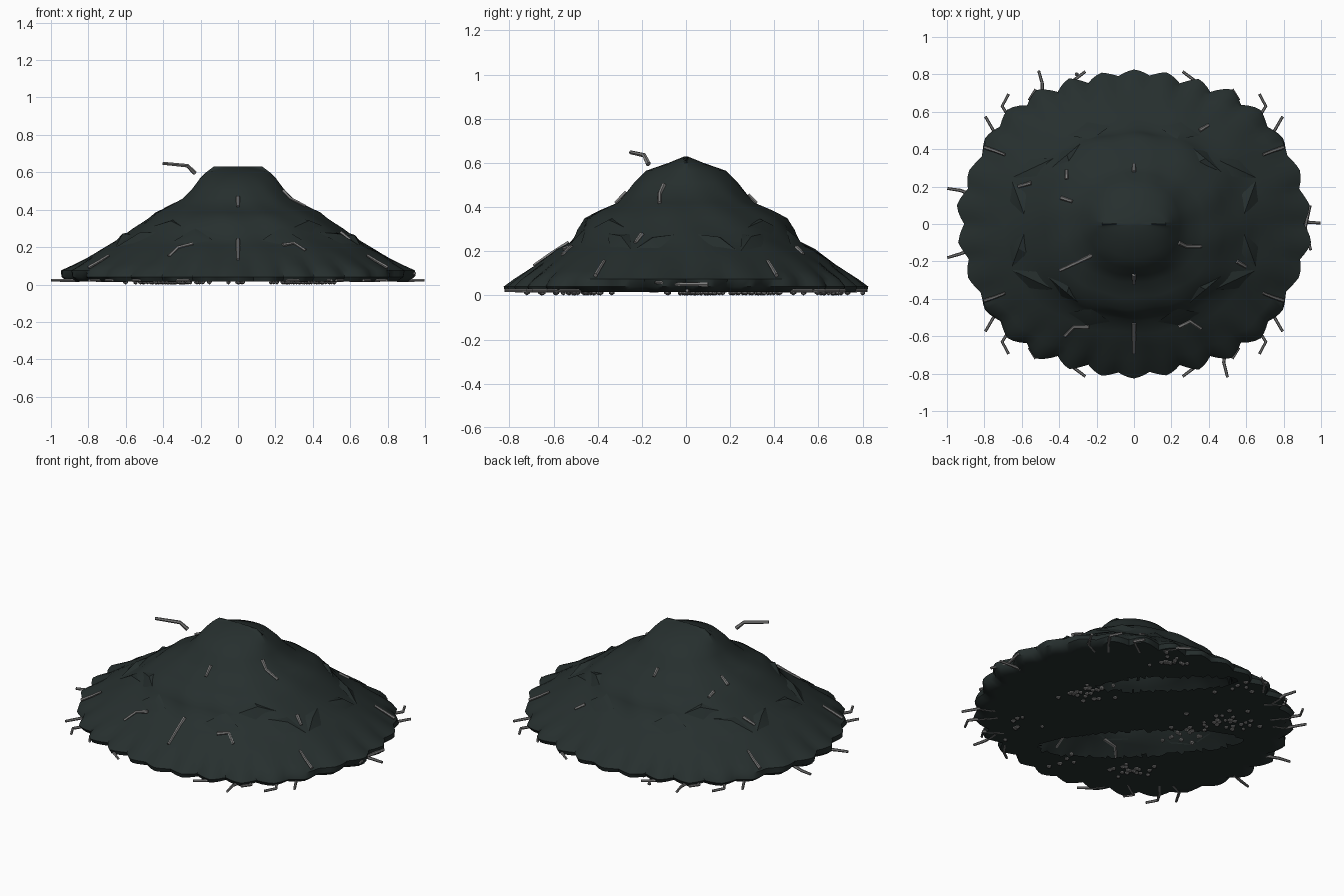
import bpy, bmesh, math, random
from mathutils import Vector

if "Cube" in bpy.data.objects:
    bpy.data.objects.remove(bpy.data.objects["Cube"])
random.seed(4)


def material(name, rgb):
    m = bpy.data.materials.new(name)
    m.diffuse_color = (*rgb, 1)
    m.use_nodes = True
    m.node_tree.nodes["Principled BSDF"].inputs["Base Color"].default_value = m.diffuse_color
    return m


SOIL = material("dark soil", (0.0195, 0.0285, 0.0275))
TWIG = material("grey twig", (0.20, 0.20, 0.198))
STONE = material("stone grey", (0.20, 0.20, 0.198))

# mound rings: z, half width in x, half depth in y
RINGS = [(0.015, 0.875, 0.795), (0.04, 0.915, 0.805), (0.075, 0.925, 0.765), (0.11, 0.86, 0.72),
         (0.16, 0.78, 0.65), (0.21, 0.69, 0.58), (0.245, 0.63, 0.51), (0.30, 0.555, 0.485),
         (0.35, 0.48, 0.455), (0.385, 0.44, 0.39), (0.42, 0.37, 0.31), (0.46, 0.295, 0.275),
         (0.51, 0.245, 0.235), (0.565, 0.205, 0.18), (0.60, 0.17, 0.08), (0.63, 0.13, 0.006)]
SEG = 180


def ring_radius(i, a):
    """Radius of ring i at angle a, with scallops that fade upwards."""
    z, rx, ry = RINGS[i]
    c, s = abs(math.cos(a)), abs(math.sin(a))
    p = 2.2 if z < 0.56 else 2
    r = ((c / rx) ** p + (s / ry) ** p) ** (-1 / p)
    fade = max(0, 1 - z / 0.16)
    t = (30 * (a - math.pi / 2) / (2 * math.pi)) % 1
    tip = 0.5 * abs(2 * t - 1) + 0.5 * abs(math.cos(math.pi * t))
    size = 0.065 + 0.02 * math.cos(6 * a)
    r *= 1 + fade * (size * (tip - 0.55) + 0.012 * math.cos(8 * a))
    mid = math.sin(math.pi * min(1, z / 0.56))
    return r * (1 + 0.012 * mid * math.cos(12 * a + z * 22))


def height(x, y):
    """Height of the mound surface above a plan position."""
    a, d = math.atan2(y, x), math.hypot(x, y)
    for i in range(len(RINGS) - 1, 2, -1):
        hi, lo = ring_radius(i, a), ring_radius(i - 1, a)
        if d <= hi:
            return RINGS[i][0]
        if d <= lo:
            t = (d - hi) / max(lo - hi, 1e-6)
            return RINGS[i][0] * (1 - t) + RINGS[i - 1][0] * t
    return 0.03


def finish(bm, name, mat, angle=40, recalc=True):
    if recalc:
        bmesh.ops.recalc_face_normals(bm, faces=bm.faces)
    me = bpy.data.meshes.new(name)
    bm.to_mesh(me)
    bm.free()
    me.materials.append(mat)
    ob = bpy.data.objects.new(name, me)
    bpy.context.collection.objects.link(ob)
    bpy.ops.object.select_all(action='DESELECT')
    ob.select_set(True)
    bpy.context.view_layer.objects.active = ob
    bpy.ops.object.shade_smooth_by_angle(angle=math.radians(angle))
    return ob


# mound shell with a ridge on top
bm = bmesh.new()
loops = []
for i, (z, _, _) in enumerate(RINGS):
    loop = []
    for k in range(SEG):
        a = 2 * math.pi * k / SEG
        r = ring_radius(i, a)
        loop.append(bm.verts.new((r * math.cos(a), r * math.sin(a), z)))
    loops.append(loop)
for lo, hi in zip(loops, loops[1:]):
    for k in range(SEG):
        n = (k + 1) % SEG
        bm.faces.new((lo[k], lo[n], hi[n], hi[k]))
bm.faces.new(loops[-1])
# flat underside with two long openings into the hollow mound
inner = loops[0]
for j in range(1, 20):
    f = 1 - j / 20
    loop = [bm.verts.new((v.co.x * f, v.co.y * f, 0.015)) for v in loops[0]]
    for k in range(SEG):
        n = (k + 1) % SEG
        quad = (inner[n], inner[k], loop[k], loop[n])
        x, y = sum(v.co.x for v in quad) / 4, sum(v.co.y for v in quad) / 4
        u, w = (y - x) * 0.707, (x + y) * 0.707
        if ((u - 0.22) / 0.4) ** 2 + ((w - 0.38) / 0.075) ** 2 < 1:
            continue
        if (u / 0.58) ** 2 + ((w + 0.28) / 0.14) ** 2 < 1:
            continue
        bm.faces.new(quad)
    inner = loop
bm.faces.new(list(reversed(inner)))
bmesh.ops.delete(bm, geom=[v for v in bm.verts if not v.link_faces], context='VERTS')
finish(bm, "mound", SOIL, 45, recalc=False)

# sharp folds half buried in the slopes: x, y, length, width, turn
bm = bmesh.new()
for x, y, l, w, turn in [(0.37, 0.36, 0.15, 0.035, -40), (0.54, 0.30, 0.13, 0.05, -25),
                         (0.24, 0.50, 0.12, 0.05, -12), (0.62, 0.14, 0.10, 0.05, 70)]:
    for sx in (-1, 1):
        for sy in (-1, 1):
            t = math.radians(turn) * sx * sy
            ring = []
            for p, q, lift in [(-1, 0, 0), (0, -1, 0), (1, 0, 0), (0, 1, 0), (0.1, 0, 1)]:
                p, q = p * l, q * w
                px = x * sx + p * math.cos(t) - q * math.sin(t)
                py = y * sy + p * math.sin(t) + q * math.cos(t)
                ring.append(bm.verts.new((px, py, height(px, py) + 0.03 * lift - 0.002)))
            for k in range(4):
                bm.faces.new((ring[k], ring[(k + 1) % 4], ring[4]))
for f in bm.faces:
    f.normal_update()
    if f.normal.z < 0:
        f.normal_flip()
finish(bm, "slope_folds", SOIL, 30, recalc=False)


def stick(bm, points, r=0.010):
    """Bent six-sided twig along points."""
    pts = [Vector(p) for p in points]
    prev = None
    for i, p in enumerate(pts):
        d = (pts[min(i + 1, len(pts) - 1)] - pts[max(i - 1, 0)]).normalized()
        side = d.cross(Vector((0, 0, 1)) if abs(d.z) < 0.9 else Vector((1, 0, 0))).normalized()
        up = side.cross(d)
        rr = r * (1 - 0.25 * i / (len(pts) - 1))
        loop = [bm.verts.new(p + rr * (side * math.cos(k * math.pi / 3) + up * math.sin(k * math.pi / 3)))
                for k in range(6)]
        if prev:
            for k in range(6):
                bm.faces.new((prev[k], prev[(k + 1) % 6], loop[(k + 1) % 6], loop[k]))
        else:
            bm.faces.new(list(reversed(loop)))
        prev = loop
    bm.faces.new(prev)


# twigs sticking out around the rim
bm = bmesh.new()
for sx in (-1, 1):
    for sy in (-1, 1):
        for path in ([(0.60, 0.49), (0.66, 0.56), (0.705, 0.63), (0.67, 0.695)],
                     [(0.66, 0.44), (0.74, 0.48), (0.795, 0.575)],
                     [(0.46, 0.60), (0.56, 0.67), (0.525, 0.72)],
                     [(0.80, 0.41), (0.74, 0.39), (0.69, 0.37)],
                     [(0.37, 0.70), (0.32, 0.77), (0.26, 0.815)]):
            stick(bm, [(x * sx, y * sy, 0.022 if path[0][0] < 0.79 else height(x, y) + 0.012)
                       for x, y in path])
for path in ([(0.85, 0.01), (0.92, 0.01), (0.998, 0.005)], [(-0.85, 0.15), (-0.93, 0.18), (-0.998, 0.19)],
             [(-0.85, -0.13), (-0.93, -0.16), (-0.998, -0.18)], [(-0.49, 0.64), (-0.49, 0.75), (-0.51, 0.82)],
             [(0.49, -0.64), (0.48, -0.74), (0.50, -0.82)]):
    stick(bm, [(x, y, 0.022) for x, y in path])
stick(bm, [(0.94, 0.10, 0.05), (0.915, -0.02, 0.05), (0.945, -0.14, 0.06)])
finish(bm, "rim_twigs", TWIG)

# twigs lying on the slopes
bm = bmesh.new()
stick(bm, [(-0.23, -0.17, 0.595), (-0.27, -0.19, 0.635), (-0.40, -0.25, 0.648)], 0.012)
for path in ([(0, -0.53), (0, -0.61), (0, -0.69)], [(0, -0.27), (0, -0.32)], [(0, 0.28), (0, 0.32)],
             [(-0.39, 0.14), (-0.33, 0.12)], [(-0.36, 0.24), (-0.36, 0.29)],
             [(0.24, -0.10), (0.28, -0.12), (0.36, -0.12)], [(0.24, -0.55), (0.30, -0.52), (0.36, -0.56)],
             [(-0.24, -0.55), (-0.32, -0.55), (-0.37, -0.60)], [(0.55, -0.20), (0.60, -0.23)],
             [(-0.55, 0.22), (-0.62, 0.20)], [(0.35, 0.50), (0.40, 0.53)]):
    stick(bm, [(x, y, height(x, y) + 0.003) for x, y in path], 0.011)
finish(bm, "slope_twigs", TWIG)

# small stones in clusters on the underside
bm = bmesh.new()
for u, w, n, su, sw in [(-0.25, 0.33, 26, 0.12, 0.07), (0.25, 0.62, 16, 0.09, 0.05),
                        (0.5, -0.05, 30, 0.16, 0.10), (-0.05, -0.58, 18, 0.09, 0.06),
                        (0.25, -0.2, 14, 0.09, 0.06), (-0.65, 0.0, 8, 0.06, 0.1),
                        (0.62, 0.3, 8, 0.08, 0.06), (-0.45, -0.42, 6, 0.08, 0.05)]:
    for _ in range(n):
        r = random.uniform(0.011, 0.017)
        a, b = random.gauss(u, su * 0.7), random.gauss(w, sw * 0.7)
        vs = bmesh.ops.create_icosphere(bm, subdivisions=1, radius=r)['verts']
        bmesh.ops.translate(bm, verts=vs, vec=((b - a) * 0.707, (a + b) * 0.707, r))
finish(bm, "small_stones", STONE)
